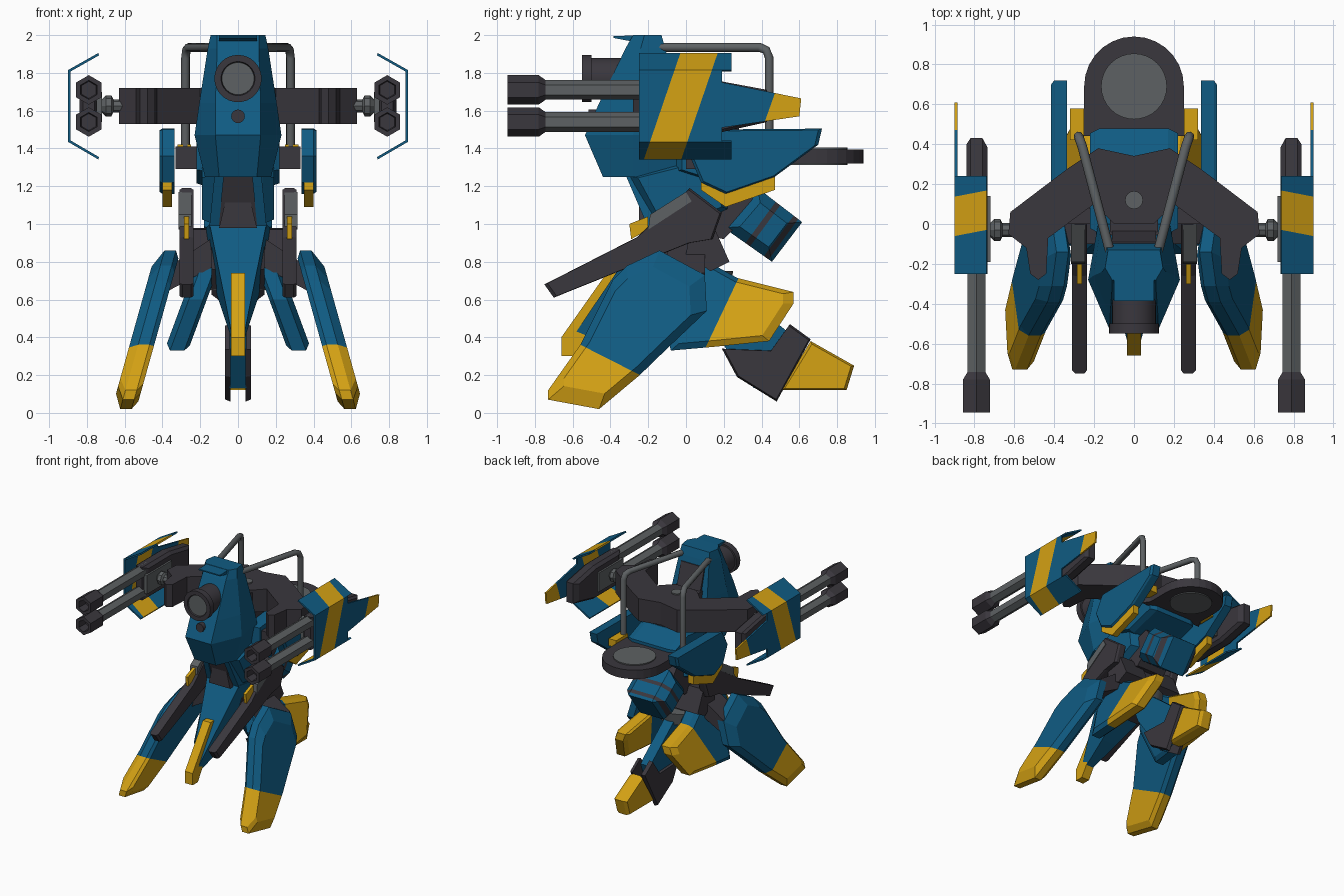
import bpy, bmesh, math
from mathutils import Vector

if "Cube" in bpy.data.objects:
    bpy.data.objects.remove(bpy.data.objects["Cube"])


def material(name, rgb):
    m = bpy.data.materials.new(name)
    m.diffuse_color = (*rgb, 1)
    m.use_nodes = True
    m.node_tree.nodes["Principled BSDF"].inputs["Base Color"].default_value = m.diffuse_color
    return m


BLUE = material("blue", (0.005, 0.105, 0.225))
YELLOW = material("yellow", (0.66, 0.36, 0.007))
DARK = material("charcoal", (0.042, 0.038, 0.047))
GRAY = material("gray", (0.11, 0.12, 0.125))


def loft(name, rings, mat, mirror=False, smooth=False):
    """Skin a closed solid through rings of equal point count."""
    bm = bmesh.new()
    vs = [[bm.verts.new(p) for p in r] for r in rings]
    n = len(vs[0])
    for a, b in zip(vs, vs[1:]):
        for i in range(n):
            j = (i + 1) % n
            bm.faces.new((a[i], a[j], b[j], b[i]))
    bm.faces.new(vs[0])
    bm.faces.new(vs[-1])
    bmesh.ops.recalc_face_normals(bm, faces=bm.faces)
    me = bpy.data.meshes.new(name)
    bm.to_mesh(me)
    bm.free()
    me.materials.append(mat)
    ob = bpy.data.objects.new(name, me)
    bpy.context.collection.objects.link(ob)
    if mirror:
        ob.modifiers.new("mirror", "MIRROR").use_mirror_merge = False
    if smooth:
        bpy.ops.object.select_all(action="DESELECT")
        ob.select_set(True)
        bpy.context.view_layer.objects.active = ob
        bpy.ops.object.shade_smooth_by_angle(angle=math.radians(35))
    return ob


def slab(name, pts, rings, mat, mirror=False, lean=0, z0=0):
    """Side outline (y, z) stacked along x as (x, scale); lean shifts x with height."""
    cy = sum(p[0] for p in pts) / len(pts)
    cz = sum(p[1] for p in pts) / len(pts)
    out = []
    for x, s in rings:
        ring = [(cy + (y - cy) * s, cz + (z - cz) * s) for y, z in pts]
        out.append([(x + lean * (z0 - z), y, z) for y, z in ring])
    return loft(name, out, mat, mirror)


def plan(name, pts, z0, z1, mat, mirror=False):
    return loft(name, [[(x, y, z) for x, y in pts] for z in (z0, z1)], mat, mirror)


def section(name, pts, y0, y1, mat, mirror=False):
    return loft(name, [[(x, y, z) for x, z in pts] for y in (y0, y1)], mat, mirror)


def box(name, x, y, z, mat, mirror=False):
    return plan(name, [(x[0], y[0]), (x[1], y[0]), (x[1], y[1]), (x[0], y[1])], *z, mat, mirror)


def lathe(name, origin, axis, prof, n, mat, mirror=False):
    """Turned part: prof holds (distance along axis, radius)."""
    o, d = Vector(origin), Vector(axis).normalized()
    up = Vector((0, 0, 1)) if abs(d.z) < 0.9 else Vector((0, 1, 0))
    side = up.cross(d).normalized()
    up = d.cross(side)
    ring = [(math.cos(2 * math.pi * i / n), math.sin(2 * math.pi * i / n)) for i in range(n)]
    return loft(name, [[o + d * t + (up * c + side * s) * r for c, s in ring] for t, r in prof],
                mat, mirror, n >= 16)


def paint(ob, p, nrm, mat, width=9):
    """Cut the part by (y, z) planes and colour the band between them."""
    p, nrm = Vector((0, *p)), Vector((0, *nrm)).normalized()
    if mat.name not in ob.data.materials:
        ob.data.materials.append(mat)
    slot = ob.data.materials.find(mat.name)
    bm = bmesh.new()
    bm.from_mesh(ob.data)
    for d in (0, width):
        bmesh.ops.bisect_plane(bm, geom=bm.verts[:] + bm.edges[:] + bm.faces[:],
                               plane_co=p + nrm * d, plane_no=nrm)
    for f in bm.faces:
        if 0 < (f.calc_center_median() - p).dot(nrm) < width:
            f.material_index = slot
    bm.to_mesh(ob.data)
    bm.free()


# Head: faceted cockpit, brow, back panel and lenses
def head_ring(z, yf, ym, yb, a, b, c):
    return [(-a, yf, z), (a, yf, z), (b, ym, z), (c, yb, z), (-c, yb, z), (-b, ym, z)]


loft("head", [head_ring(1.25, -.44, -.28, -.05, .1, .175, .15),
              head_ring(1.47, -.535, -.28, 0, .12, .23, .18),
              head_ring(1.64, -.46, -.26, -.04, .12, .205, .17),
              head_ring(1.93, -.32, -.24, -.11, .11, .16, .14),
              head_ring(2.0, -.28, -.22, -.13, .11, .145, .13)], BLUE)
slab("brow", [(-.385, 1.985), (-.385, 1.995), (-.2, 2.0), (-.25, 1.96)], [(-.1, 1), (.1, 1)], BLUE)
slab("head_back_panel", [(-.05, 1.55), (.01, 1.55), (-.09, 1.88), (-.12, 1.88)], [(-.11, 1), (.11, 1)], DARK)
lathe("lens_barrel", (0, -.3, 1.77), (0, -1, 0),
      [(0, .11), (.2, .11), (.2, .125), (.25, .125), (.25, .09), (.23, .085)], 32, DARK)
lathe("lens_glass", (0, -.5, 1.77), (0, -1, 0), [(0, .088), (.04, .085)], 32, GRAY)
lathe("small_lens", (0, -.44, 1.57), (0, -1, 0), [(0, .036), (.075, .036)], 16, DARK)

# Torso, chest frame and deck
slab("torso", [(-.3, 1.26), (.02, 1.34), (.2, 1.25), (.22, 1.08), (.05, 1.0), (-.16, 1.0)],
     [(-.19, .85), (-.13, 1), (.13, 1), (.19, .85)], BLUE)
slab("deck", [(-.05, 1.28), (-.05, 1.45), (.3, 1.49), (.48, 1.42), (.48, 1.28), (.2, 1.2)],
     [(-.22, .9), (-.17, 1), (.17, 1), (.22, .9)], BLUE)
slab("chest_side", [(-.32, 1.26), (-.1, 1.26), (-.02, .98), (-.2, .98)],
     [(.1, 1), (.15, 1)], BLUE, True, .1, 1)
slab("neck_panel", [(-.3, 1.25), (-.1, 1.25), (-.05, .98), (-.2, .98)], [(-.11, 1), (.11, 1)], DARK)
section("neck_step", [(-.06, 1.15), (.06, 1.15), (.1, .98), (-.1, .98)], -.25, -.1, DARK)
box("cross_axle", (-.33, .33), (0, .08), (1.29, 1.41), DARK)

# Shoulder pods with yellow under-strips
slab("shoulder_pod", [(.1, 1.5), (.72, 1.505), (.7, 1.42), (.47, 1.25), (.21, 1.16), (.08, 1.22), (.02, 1.36)],
     [(.335, 1), (.4, 1), (.415, .95)], BLUE, True)
slab("pod_strip", [(.08, 1.22), (.21, 1.16), (.47, 1.25), (.47, 1.18), (.21, 1.09), (.08, 1.18)],
     [(.35, 1), (.4, 1)], YELLOW, True)

# Rear fan disc
arc = [(.25 * math.cos(math.pi * i / 14), .69 + .25 * math.sin(math.pi * i / 14)) for i in range(15)]
plan("fan_ring", arc + [(-.25, .5), (-.29, .44), (.29, .44), (.25, .5)], 1.32, 1.395, DARK)
lathe("fan_disc", (0, .69, 1.312), (0, 0, 1), [(0, .165), (.092, .165)], 32, GRAY)
box("rear_lamp", (.25, .32), (.42, .58), (1.36, 1.42), YELLOW, True)

# Rear engine with dark bands
eng = slab("engine", [(.38, 1.19), (.615, 1.01), (.455, .8), (.2, .98)],
           [(-.18, .6), (-.11, 1), (.11, 1), (.18, .6)], BLUE)
for d in (.13, .25):
    paint(eng, (.29 + .806 * d, 1.085 - .592 * d), (.806, -.592), DARK, .03)
slab("engine_mount", [(.05, 1.12), (.3, 1.2), (.38, 1.1), (.2, .92), (.05, .95)], [(-.13, 1), (.13, 1)], DARK)

# Gun arms, hub and roll bars
plan("arm", [(-.005, .34), (.18, .38), (.33, .28), (.62, .06), (.63, -.05), (.54, -.12), (.52, -.25),
             (.48, -.28), (.44, -.25), (.43, -.07), (.2, .1), (.1, 0), (-.005, 0)], 1.53, 1.72, DARK, True)
box("arm_hub", (-.12, .12), (-.06, .28), (1.42, 1.7), DARK)
lathe("hub_cap", (0, .12, 1.6), (0, 0, 1), [(0, .045), (.13, .045)], 16, GRAY)
for s in (-1, 1):
    cu = bpy.data.curves.new("roll_bar", "CURVE")
    cu.dimensions = "3D"
    cu.bevel_depth, cu.bevel_resolution, cu.use_fill_caps = .024, 2, True
    path = [(.12, -.14, 1.935), (.26, .39, 1.935), (.273, .425, 1.92), (.278, .44, 1.88), (.278, .44, 1.34)]
    sp = cu.splines.new("POLY")
    sp.points.add(len(path) - 1)
    for pt, (x, y, z) in zip(sp.points, path):
        pt.co = (s * x, y, z, 1)
    cu.materials.append(GRAY)
    bar = bpy.data.objects.new("roll_bar", cu)
    bpy.context.collection.objects.link(bar)

# Twin guns
for z, tag in ((1.71, "upper"), (1.54, "lower")):
    lathe(tag + "_barrel", (.79, -.1, z), (0, -1, 0), [(0, .052), (.7, .052)], 6, GRAY, True)
    lathe(tag + "_muzzle", (.79, -.74, z), (0, -1, 0),
          [(0, .05), (.04, .078), (.205, .078), (.205, .05), (.12, .045)], 6, DARK, True)
slab("gun_housing", [(-.2, 1.76), (.16, 1.76), (.43, 1.71), (.43, 1.54), (.16, 1.48), (-.2, 1.48)],
     [(.735, .85), (.76, 1), (.82, 1), (.84, .9)], DARK, True)
slab("gun_plate", [(-.19, 1.7), (.14, 1.7), (.14, 1.54), (-.19, 1.54)], [(.72, 1), (.75, 1)], GRAY, True)
lathe("gun_joint", (.6, -.03, 1.625), (1, 0, 0),
      [(0, .035), (.06, .035), (.07, .055), (.1, .055), (.12, .035), (.15, .06), (.24, .06)], 8, GRAY, True)

# Gun shields: upright plate with tail, plus folded flanges
plate = slab("shield_plate", [(-.25, 1.815), (.19, 1.815), (.19, 1.75), (.61, 1.665), (.6, 1.57),
                              (.19, 1.51), (.19, 1.435), (-.25, 1.435)], [(.886, 1), (.9, 1)], BLUE, True)
top = section("shield_top_flange", [(.9, 1.815), (.74, 1.905), (.735, 1.893), (.886, 1.808)],
              -.25, .24, BLUE, True)
low = section("shield_low_flange", [(.9, 1.435), (.74, 1.342), (.735, 1.354), (.886, 1.442)],
              -.25, .24, BLUE, True)
for part in (plate, top, low):
    paint(part, (-.035, 1.89), (.54, -.185), YELLOW, .187)
paint(plate, (.47, 1.69), (.14, -.05), YELLOW)

# Forward dark blades with gray rails and yellow tags
slab("blade", [(.02, 1.19), (.19, 1.06), (.14, .92), (.02, .9), (-.7, .61), (-.75, .68), (-.26, .93)],
     [(.235, .97), (.25, 1), (.295, 1), (.31, .97)], DARK, True)
slab("blade_rail", [(-.19, 1.05), (0, 1.17), (.03, 1.12), (-.2, .97)], [(.245, 1), (.315, 1)], GRAY, True)
slab("blade_tag", [(-.3, 1.0), (-.2, 1.04), (-.2, .97), (-.29, .92)], [(.26, 1), (.285, 1)], YELLOW, True)

# Pelvis, hip joints and ring
slab("hip_block", [(.02, .97), (.15, .98), (.23, .8), (.13, .75), (0, .84)], [(.05, 1), (.27, 1)], DARK, True)
slab("pelvis", [(-.15, 1.05), (.15, 1.05), (.15, .62), (-.05, .58), (-.2, .75)],
     [(-.14, .8), (-.08, 1), (.08, 1), (.14, .8)], DARK)
lathe("hip_ring", (0, .05, .65), (0, 0, 1), [(0, .18), (.1, .2)], 24, GRAY)
section("hip_link", [(.06, .98), (.13, .93), (.42, .74), (.38, .64), (.12, .78)], -.1, .1, DARK, True)

# Centre front spike
loft("front_spike", [[(-a, y0, z0), (a, y0, z0), (b, y1, z1), (-b, y1, z1)] for a, y0, z0, b, y1, z1 in
                     ((.15, -.2, 1.0, .17, .02, .98), (.11, -.33, .8, .12, -.02, .65),
                      (.065, -.48, .58, .07, -.3, .5), (.03, -.6, .4, .03, -.55, .38))], BLUE)
slab("spike_tip", [(-.36, .74), (-.42, .74), (-.66, .4), (-.66, .3), (-.59, .3), (-.4, .6)],
     [(-.036, 1), (.036, 1)], YELLOW)

# Front legs, leaning outward, with yellow feet
leg = slab("front_leg", [(-.31, .78), (-.14, .86), (.1, .73), (.11, .54), (-.09, .35), (-.245, .2),
                         (-.46, .02), (-.73, .07), (-.73, .12), (-.56, .36), (-.39, .7)],
           [(.34, .9), (.365, 1), (.425, 1), (.47, .8)], BLUE, True, .28, .73)
paint(leg, (-.4, .28), (-.16, -.315), YELLOW)

# Rear legs with yellow feet
leg = slab("rear_leg", [(-.08, .8), (.1, .81), (.27, .715), (.57, .64), (.57, .58), (.44, .38),
                        (.15, .35), (-.08, .33), (-.15, .6)],
           [(.265, .9), (.285, 1), (.36, 1), (.39, .85)], BLUE, True, .37, .33)
paint(leg, (.21, .57), (.295, -.14), YELLOW)

# Centre tail leg
slab("tail_strut", [(0, .75), (.2, .7), (.55, .42), (.48, .22), (.36, .13), (.1, .5)],
     [(-.045, 1), (.045, 1)], BLUE)
slab("tail_guard", [(.19, .34), (.45, .33), (.55, .47), (.66, .39), (.48, .06), (.27, .19)],
     [(.04, 1), (.07, .95)], DARK, True)
slab("tail_tip", [(.66, .38), (.89, .25), (.85, .12), (.5, .12)],
     [(-.06, .9), (-.035, 1), (.035, 1), (.06, .9)], YELLOW)
